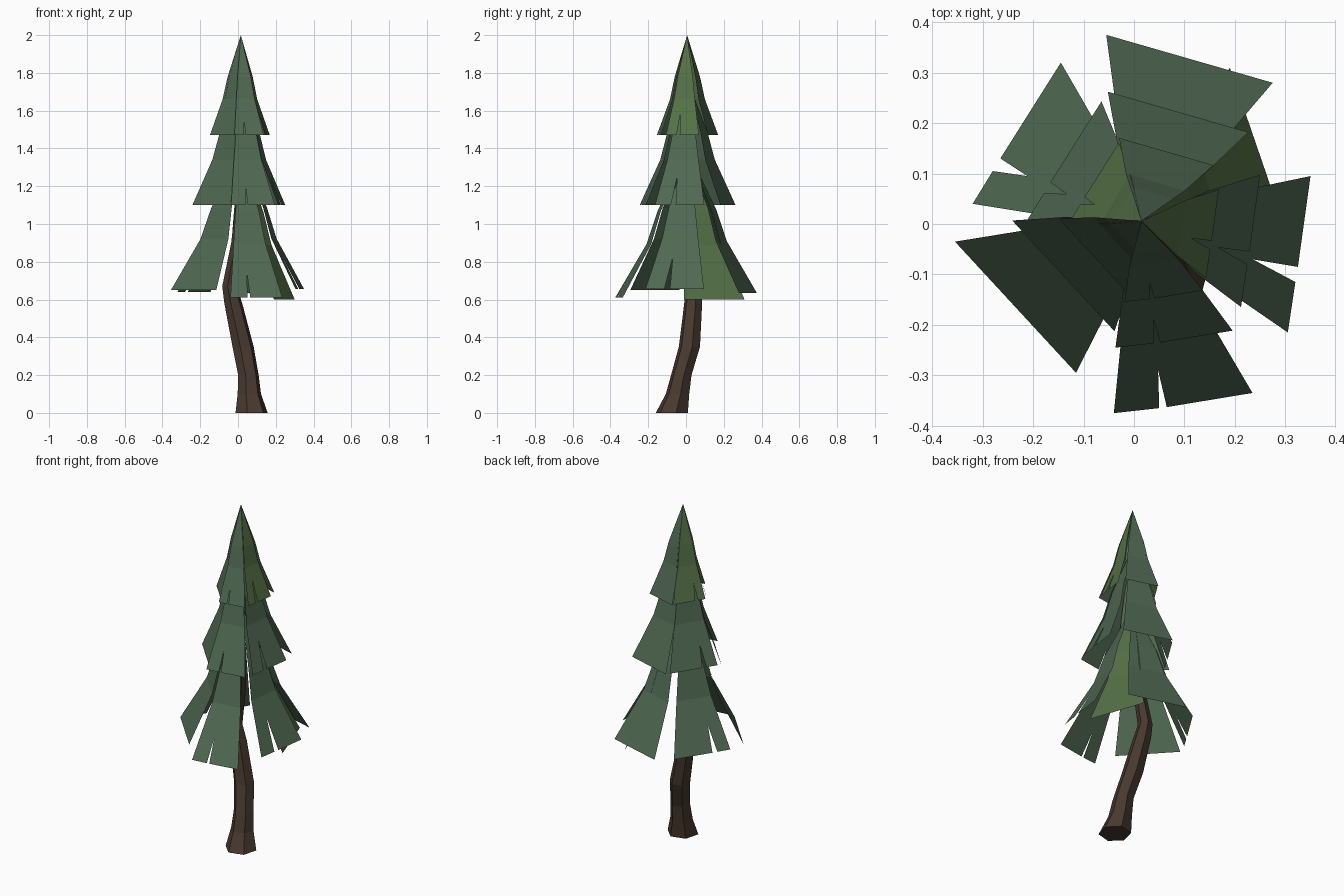
import bpy, bmesh, math
from mathutils import Vector

if "Cube" in bpy.data.objects:
    bpy.data.objects.remove(bpy.data.objects["Cube"])


def material(name, rgb):
    m = bpy.data.materials.new(name)
    m.diffuse_color = (*rgb, 1)
    m.use_nodes = True
    m.node_tree.nodes["Principled BSDF"].inputs["Base Color"].default_value = m.diffuse_color
    return m


BARK = material("bark", (0.062, 0.04, 0.028))
PINE = material("pine", (0.08, 0.14, 0.085))
MOSS = material("moss", (0.09, 0.165, 0.062))


def finish(name, bm, mat):
    me = bpy.data.meshes.new(name)
    bm.to_mesh(me)
    bm.free()
    me.materials.append(mat)
    ob = bpy.data.objects.new(name, me)
    bpy.context.collection.objects.link(ob)
    return ob


# Crooked six-sided trunk: x, y, z, radius
path = [(0.072, -0.075, 0, 0.088), (0.06, -0.045, 0.1, 0.064), (0.055, -0.025, 0.2, 0.056),
        (0.027, 0.018, 0.35, 0.058), (-0.025, 0.038, 0.58, 0.049), (-0.045, 0.04, 0.67, 0.04),
        (-0.005, 0.03, 0.9, 0.032), (0.01, 0.015, 1.1, 0.024), (0.015, 0.005, 1.5, 0.01)]
bm = bmesh.new()
rings = []
for x, y, z, r in path:
    angles = [math.radians(60 * a + 15) for a in range(6)]
    rings.append([bm.verts.new((x + r * math.cos(a), y + r * math.sin(a), z)) for a in angles])
for lo, hi in zip(rings, rings[1:]):
    for i in range(6):
        j = (i + 1) % 6
        bm.faces.new((lo[i], lo[j], hi[j], hi[i]))
bm.faces.new(rings[0][::-1])
bm.faces.new(rings[-1])
finish("trunk", bm, BARK)

# Hem outlines of the drooping boughs: x, y, reach (below 1 = tip of a slit)
BOUGHS = {
    "back": (0.635, [(-0.055, 0.375, 1), (0.275, 0.28, 1)]),
    "back_left": (0.64, [(-0.145, 0.32, 1), (-0.265, 0.13, 1), (-0.275, 0.12, 0.78),
                         (-0.28, 0.105, 1), (-0.32, 0.04, 1)]),
    "front_left": (0.65, [(-0.355, -0.035, 1), (-0.115, -0.295, 1)]),
    "front": (0.61, [(-0.04, -0.375, 1), (0.05, -0.365, 1), (0.056, -0.364, 0.8),
                     (0.065, -0.363, 1), (0.235, -0.335, 1)]),
    "right": (0.655, [(0.305, -0.215, 1), (0.32, -0.115, 1), (0.322, -0.1, 0.72),
                      (0.325, -0.085, 1), (0.35, 0.095, 1)]),
    "back_right": (0.6, [(0.30, -0.01, 1), (0.19, 0.31, 1)]),
}


def bough(name, hem, apex, floor, scale, wide, row_wide, shift, mat):
    bm = bmesh.new()
    top = Vector(apex)
    bottom = [Vector((x * scale + shift[0], y * scale + shift[1], floor)) for x, y, _ in hem]
    mid = (bottom[0] + bottom[-1]) / 2
    bottom = [mid + (p - mid) * wide for p in bottom]

    # Slightly flared profile: t = drop, r = spread, w = extra width
    def point(p, t, r, w=1):
        d = mid + (p - mid) * w - top
        return top + Vector((d.x * r, d.y * r, d.z * t))

    rows = [[bm.verts.new(point(p, t, r, row_wide)) for p in (bottom[0], bottom[-1])]
            for t, r in ((0.42, 0.41), (0.64, 0.56))]
    edge = [bm.verts.new(point(p, 1 - (1 - f) * 0.8, f)) for p, (_, _, f) in zip(bottom, hem)]
    tip = bm.verts.new(top)
    bm.faces.new((tip, rows[0][0], rows[0][1]))
    bm.faces.new((rows[0][0], rows[1][0], rows[1][1], rows[0][1]))
    bm.faces.new([rows[1][0]] + edge + [rows[1][1]])
    out = mid - top
    out.z = 0.1
    for f in bm.faces:
        f.normal_update()
        if f.normal.dot(out) < 0:
            f.normal_flip()
    finish(name, bm, mat)


# Three tiers: name, apex height, hem height, scale, hem width, row width, shift, mossy boughs
TIERS = [("lower", 1.4, 0.0, 1.0, 1.0, 1.1, (0, 0), ("back_right",)),
         ("middle", 1.77, 1.1, 0.66, 1.28, 1.12, (0.015, 0.006), ()),
         ("top", 2.0, 1.47, 0.42, 1.35, 1.12, (0.018, 0.006), ("right", "back_left"))]
for tier, apex, hem_z, scale, wide, row_wide, shift, mossy in TIERS:
    for side, (z, hem) in BOUGHS.items():
        if side == "back_right" and tier != "lower":
            continue
        bough(f"{tier}_bough_{side}", hem, (0.015, 0.006, apex), hem_z or z,
              scale, wide, row_wide, shift, MOSS if side in mossy else PINE)
